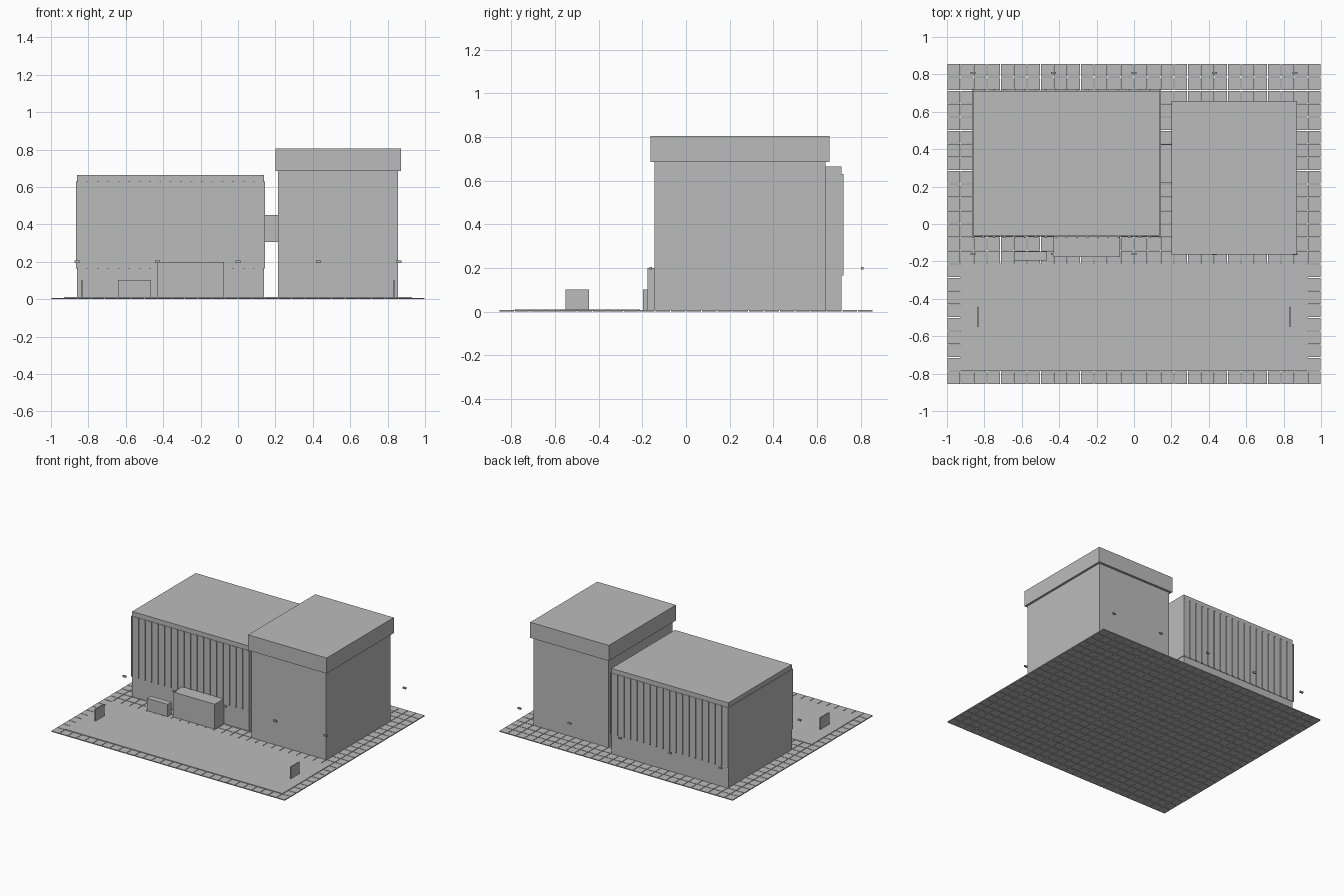
import bpy, bmesh
from mathutils import Matrix, Vector

cube = bpy.data.objects.get("Cube")
if cube:
    bpy.data.objects.remove(cube, do_unlink=True)

grey = bpy.data.materials.new("plain grey")
grey.use_nodes = True
grey.diffuse_color = (0.5, 0.5, 0.5, 1)
bsdf = next(n for n in grey.node_tree.nodes if n.type == 'BSDF_PRINCIPLED')
bsdf.inputs["Base Color"].default_value = (0.5, 0.5, 0.5, 1)


def boxes(name, spans):
    """One object made of boxes, each given as (x0, x1, y0, y1, z0, z1)."""
    bm = bmesh.new()
    for x0, x1, y0, y1, z0, z1 in spans:
        centre = Vector((x0 + x1, y0 + y1, z0 + z1)) / 2
        size = Matrix.Diagonal((x1 - x0, y1 - y0, z1 - z0, 1))
        bmesh.ops.create_cube(bm, size=1, matrix=Matrix.Translation(centre) @ size)
    mesh = bpy.data.meshes.new(name)
    bm.to_mesh(mesh)
    bm.free()
    mesh.materials.append(grey)
    obj = bpy.data.objects.new(name, mesh)
    bpy.context.collection.objects.link(obj)
    return obj


FLOOR = 0.007

# Paving: square tiles with narrow open joints
COLS, ROWS, JOINT = 28, 24, 0.002
pitch = 2 / COLS
tiles = []
for i in range(COLS):
    for j in range(ROWS):
        x, y = -1 + i * pitch, (j - ROWS / 2) * pitch
        tiles.append((x + JOINT, x + pitch - JOINT,
                      y + JOINT, y + pitch - JOINT, 0, FLOOR))
boxes("paving_tiles", tiles)

# Forecourt slab
boxes("forecourt", [(-0.93, 0.93, -0.785, -0.21, 0.003, 0.011)])

# Hall: core, raised facade band, vertical fins front and back
HX0, HX1, HY0, HY1 = -0.86, 0.14, -0.065, 0.712
BAND0, BAND1 = 0.165, 0.63
boxes("hall", [(HX0, HX1, HY0, HY1, FLOOR, 0.665)])
boxes("hall_band", [(HX0 - 0.005, HX1 + 0.005, HY0 - 0.003, HY1 + 0.003, BAND0, BAND1)])
FINS = 18
fins = []
for i in range(FINS + 1):
    x = HX0 + (HX1 - HX0) * i / FINS
    for y in (HY0, HY1):
        fins.append((x - 0.005, x + 0.005, y - 0.009, y + 0.009, BAND0, BAND1))
boxes("hall_fins", fins)

# Tower with overhanging cap, and the bridge to the hall
boxes("tower", [(0.215, 0.855, -0.145, 0.64, FLOOR, 0.69)])
boxes("tower_cap", [(0.2, 0.872, -0.162, 0.658, 0.685, 0.805)])
boxes("bridge", [(0.13, 0.22, 0.22, 0.425, 0.305, 0.45)])

# Entrance block and low planter
boxes("entrance", [(-0.43, -0.075, -0.177, -0.06, FLOOR, 0.2)])
boxes("planter", [(-0.642, -0.465, -0.196, -0.148, FLOOR, 0.102)])

# Upright gate panels on both sides of the forecourt
for side, x in (("left", 0.835), ("right", -0.835)):
    boxes(side + "_gate_panel", [(x - 0.004, x + 0.004, -0.552, -0.445, FLOOR, 0.102)])

# Lamp heads in two rows
lamps = []
for i in range(-2, 3):
    for y in (-0.161, 0.808):
        x = i * 0.43
        lamps.append((x - 0.013, x + 0.013, y - 0.006, y + 0.006, 0.194, 0.206))
boxes("lamp_heads", lamps)
